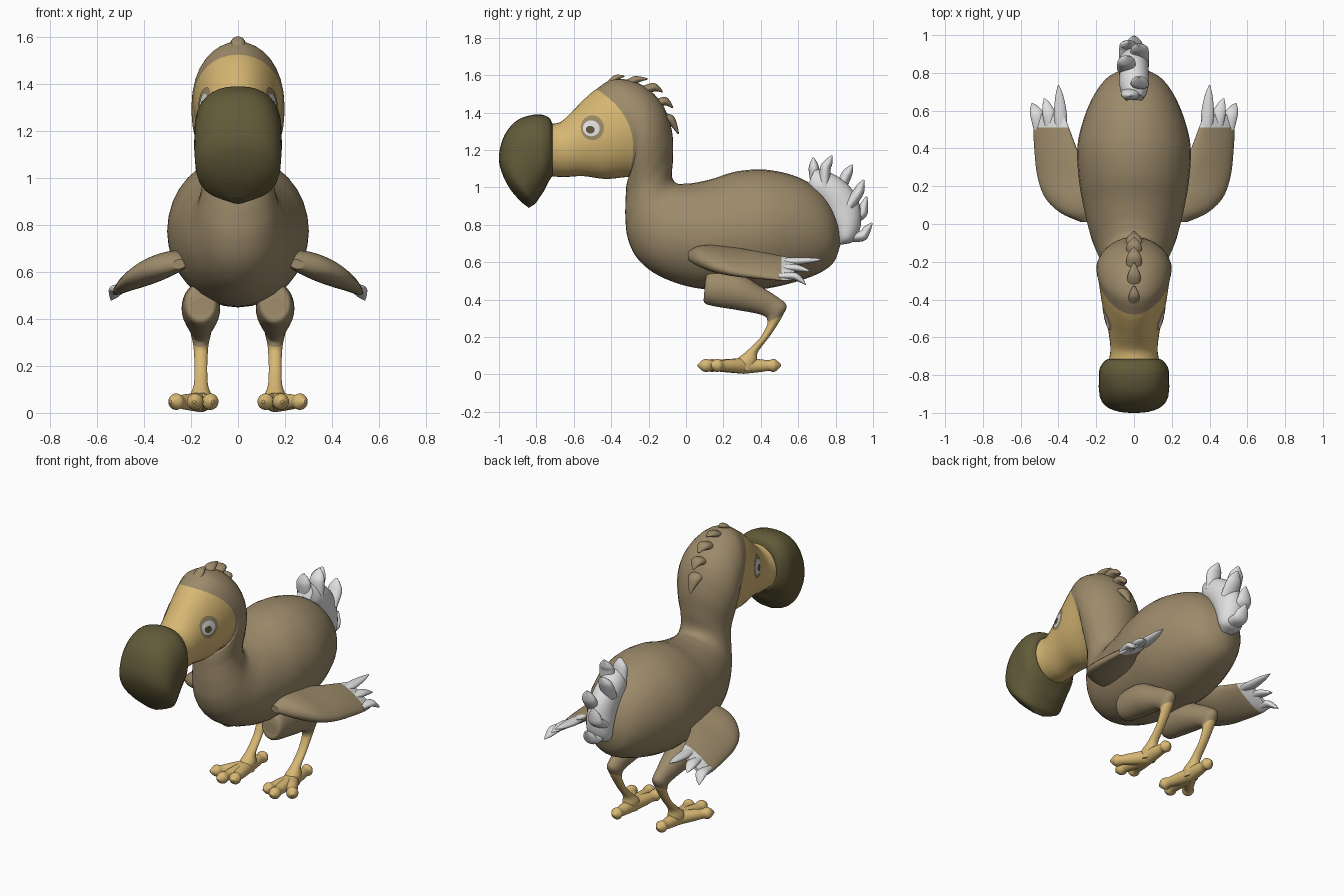
import bpy, bmesh, math
from mathutils import Vector
from mathutils.bvhtree import BVHTree

if "Cube" in bpy.data.objects:
    bpy.data.objects.remove(bpy.data.objects["Cube"])

N = 32  # points around each ring


def material(name, r, g, b):
    m = bpy.data.materials.new(name)
    m.diffuse_color = [(c / 255) ** 2.2 for c in (r, g, b)] + [1]
    m.use_nodes = True
    m.node_tree.nodes["Principled BSDF"].inputs["Base Color"].default_value = m.diffuse_color
    return m


BROWN = material("brown plumage", 155, 137, 106)
YELLOW = material("yellow skin", 214, 182, 115)
OLIVE = material("olive beak", 98, 91, 60)
WHITE = material("white feather", 222, 222, 222)
LID = material("eyelid", 152, 135, 100)
PUPIL = material("pupil", 92, 86, 58)


def finish(name, bm, mats, mirror):
    bmesh.ops.recalc_face_normals(bm, faces=bm.faces)
    me = bpy.data.meshes.new(name)
    bm.to_mesh(me)
    bm.free()
    ob = bpy.data.objects.new(name, me)
    bpy.context.collection.objects.link(ob)
    for m in mats:
        me.materials.append(m)
    for p in me.polygons:
        p.use_smooth = len(p.vertices) == 4 or name.startswith("eye")
    if mirror:
        ob.modifiers.new("mirror", 'MIRROR')
    return ob


def skin(name, keys, fn, mats, split=999, mirror=False, steps=5):
    """Skin rings fn(key) along smoothly interpolated keys; second material after key 'split'."""
    bm = bmesh.new()
    n, rings = len(keys), []
    for i in range(n - 1):
        p = [keys[max(i - 1, 0)], keys[i], keys[i + 1], keys[min(i + 2, n - 1)]]
        for s in range(steps + (i == n - 2)):
            t = s / steps
            k = [0.5 * (2 * b + (c - a) * t + (2 * a - 5 * b + 4 * c - d) * t * t
                        + (3 * b - a - 3 * c + d) * t ** 3) for a, b, c, d in zip(*p)]
            rings.append([bm.verts.new(v) for v in fn(k)])
    for j in range(len(rings) - 1):
        for i in range(N):
            f = bm.faces.new((rings[j][i], rings[j][(i + 1) % N],
                              rings[j + 1][(i + 1) % N], rings[j + 1][i]))
            f.material_index = int(j >= split * steps)
    bm.faces.new(rings[0])
    bm.faces.new(rings[-1]).material_index = int(split < n)
    return finish(name, bm, mats, mirror)


def power(v, e):
    return math.copysign(abs(v) ** (2 / e), v)


def oval(x=0, e=2):
    """Ring between two side-view points (ya,za)-(yb,zb), half width w, sides bowed backwards."""
    def fn(k):
        ya, za, yb, zb, w, bow = k
        a, b = Vector((x, ya, za)), Vector((x, yb, zb))
        d = a - b
        back = Vector((0, d.z, -d.y)).normalized()
        out = []
        for i in range(N):
            t = 2 * math.pi * i / N
            c, s = power(math.cos(t), e), power(math.sin(t), e)
            out.append((a + b) / 2 + d / 2 * c + Vector((w * s, 0, 0)) + back * bow * s * s)
        return out
    return fn


def tube(name, pts, mat, su=1, sv=1, mirror=False):
    """Round-ended tube along (x,y,z,r) points, scaled su sideways and sv in height."""
    keys = []
    for i, p in enumerate(pts):
        t = Vector(pts[min(i + 1, len(pts) - 1)][:3]) - Vector(pts[max(i - 1, 0)][:3])
        keys.append(tuple(p) + tuple(t.normalized()))

    def fn(k):
        t = Vector(k[4:])
        v = t.cross(Vector((1, 0, 0))).normalized()
        u = v.cross(t).normalized()
        return [Vector(k[:3]) + u * k[3] * su * math.cos(2 * math.pi * i / N)
                + v * k[3] * sv * math.sin(2 * math.pi * i / N) for i in range(N)]
    return skin(name, keys, fn, [mat], mirror=mirror)


# Face, hood, neck and body as one continuous skin
body = skin("body_and_head", [
    (-.73, 1.34, -.73, 1.06, .135, 0), (-.67, 1.35, -.65, 1.055, .125, 0),
    (-.60, 1.415, -.55, 1.06, .138, .02), (-.54, 1.475, -.43, 1.045, .168, .06),
    (-.48, 1.525, -.31, 1.055, .188, .10), (-.38, 1.58, -.312, 1.04, .196, .08),
    (-.24, 1.55, -.316, 1.025, .198, .06), (-.13, 1.45, -.32, 1.0, .185, .04),
    (-.075, 1.30, -.322, .96, .165, .02), (-.07, 1.15, -.324, .91, .152, 0),
    (-.075, 1.06, -.324, .84, .156, 0), (-.05, 1.022, -.312, .73, .172, 0),
    (0, 1.02, -.26, .62, .198, 0), (.05, 1.025, -.15, .53, .232, 0),
    (.14, 1.045, .02, .468, .265, 0), (.27, 1.085, .2, .45, .292, 0),
    (.42, 1.095, .4, .455, .30, 0), (.57, 1.065, .57, .49, .262, 0),
    (.68, 1.01, .71, .54, .205, 0), (.76, .93, .79, .60, .14, 0),
    (.82, .82, .825, .69, .05, 0)], oval(), [YELLOW, BROWN], split=4)

# Hooked beak
skin("beak", [
    (-.715, 1.34, -.715, 1.06, .138, 0), (-.735, 1.375, -.725, 1.045, .160, 0),
    (-.80, 1.39, -.74, 1.02, .183, 0), (-.90, 1.36, -.76, .98, .186, 0),
    (-.97, 1.28, -.78, .95, .186, 0), (-1.0, 1.17, -.80, .92, .178, 0),
    (-.985, 1.08, -.812, .908, .155, 0), (-.94, .99, -.825, .90, .10, 0),
    (-.88, .92, -.84, .89, .03, 0)], oval(e=2.4), [OLIVE])

# Eyes: thin discs laid on the side of the face
tree = BVHTree.FromObject(body, bpy.context.evaluated_depsgraph_get())


def eye_disc(name, y, z, ry, rz, lift, mat):
    bm = bmesh.new()

    def on_face(py, pz):
        p, n, _, _ = tree.ray_cast(Vector((1, py, pz)), Vector((-1, 0, 0)))
        return bm.verts.new(p + Vector((abs(n.x), n.y, n.z)) * lift)
    mid, last = on_face(y, z), None
    for r in (.25, .5, .75, 1):
        ring = [on_face(y + ry * r * math.cos(i * math.pi / 16),
                        z + rz * r * math.sin(i * math.pi / 16)) for i in range(32)]
        for i in range(32):
            j = (i + 1) % 32
            bm.faces.new((last[i], last[j], ring[j], ring[i]) if last else (mid, ring[j], ring[i]))
        last = ring
    finish(name, bm, [mat], True)


eye_disc("eye_lid", -.50, 1.318, .062, .066, .003, LID)
eye_disc("eye_white", -.505, 1.315, .045, .042, .005, WHITE)
eye_disc("eye_pupil", -.51, 1.308, .024, .020, .007, PUPIL)

# Crest tufts down the back of the head: base, bend, tip in side view
for i, (y0, z0, y1, z1, y2, z2, r) in enumerate([
        (-.42, 1.54, -.375, 1.585, -.33, 1.595, .026), (-.33, 1.54, -.27, 1.575, -.205, 1.58, .032),
        (-.24, 1.51, -.17, 1.535, -.125, 1.51, .036), (-.17, 1.44, -.11, 1.46, -.07, 1.425, .036),
        (-.13, 1.37, -.08, 1.36, -.04, 1.285, .038)]):
    tube("crest_tuft_%d" % i, [(0, y0, z0, r), (0, y1, z1, r * .9), (0, y2, z2, .005)],
         BROWN, su=1.15, sv=.7)


# Wings
def wing_ring(k):
    y, xa, za, xb, zb, t = k
    a, b = Vector((xa, y, za)), Vector((xb, y, zb))
    d = a - b
    up = Vector((-d.z, 0, d.x)).normalized() * t
    return [(a + b) / 2 + d / 2 * math.cos(2 * math.pi * i / N)
            + up * math.sin(2 * math.pi * i / N) for i in range(N)]


skin("wing", [
    (.01, .22, .64, .28, .625, .02), (.06, .20, .66, .39, .605, .045),
    (.14, .20, .67, .47, .57, .055), (.25, .22, .665, .51, .54, .05),
    (.38, .295, .65, .525, .52, .04), (.51, .345, .63, .532, .505, .026),
    (.58, .37, .62, .525, .505, .01)], wing_ring, [BROWN, WHITE], split=5, mirror=True)
for i, (x, z, tx, ty, tz) in enumerate([
        (.385, .605, .40, .735, .615), (.44, .57, .475, .665, .55), (.505, .525, .54, .64, .48)]):
    tube("wing_feather_%d" % i, [
        (x, .50, z, .026), (x * .7 + tx * .3, .58, z, .034),
        ((x + tx * 2) / 3, .58 + (ty - .58) * .6, (z + tz) / 2, .022), (tx, ty, tz, .003)],
        WHITE, sv=.6, mirror=True)

# Legs: feathered thigh, then bare shank
skin("leg", [
    (.10, .49, .098, .42, .04, 0), (.13, .55, .11, .375, .07, 0), (.28, .54, .27, .345, .082, 0),
    (.40, .47, .38, .325, .064, 0), (.48, .42, .42, .31, .048, 0), (.537, .37, .432, .30, .042, 0),
    (.517, .315, .435, .28, .034, 0), (.495, .275, .43, .255, .03, 0),
    (.445, .20, .392, .19, .027, 0), (.385, .12, .32, .12, .03, 0), (.38, .07, .27, .075, .045, 0),
    (.36, .02, .28, .02, .04, 0)], oval(x=.158), [BROWN, YELLOW], split=6, mirror=True)
# Toes: three forward and one back
for toe, x, y in (("inner_toe", .113, .12), ("middle_toe", .185, .085),
                  ("outer_toe", .275, .15), ("back_toe", .155, .485)):
    a, b = Vector((.158, .31, .045)), Vector((x, y, .048))
    d = b - a
    tube(toe, [(*a, .042), (*(a + d * .5), .034), (*(a + d * .75), .029), (*(a + d * .9), .035),
               (*b, .027), (*(b + d.normalized() * .022), .006)], YELLOW, mirror=True)

# Tail plume: solid base plus curled feathers
skin("tail_base", [
    (.84, .695, .81, .695, .03, 0), (.90, .715, .80, .74, .07, 0), (.935, .80, .78, .80, .08, 0),
    (.925, .92, .74, .86, .078, 0), (.87, 1.01, .70, .92, .078, 0),
    (.78, 1.075, .66, .96, .074, 0), (.69, 1.10, .645, 1.0, .05, 0)], oval(), [WHITE])
for i, (x, y0, z0, y1, z1, y2, z2) in enumerate([
        (-.02, .70, 1.0, .685, 1.09, .68, 1.16), (.03, .74, 1.0, .745, 1.10, .78, 1.17),
        (-.04, .82, .98, .855, 1.06, .89, 1.12), (.03, .87, .90, .92, .97, .95, 1.04),
        (-.03, .87, .82, .94, .86, .965, .95), (0, .85, .74, .94, .74, .995, .81)]):
    tube("tail_feather_%d" % i, [(x, y0, z0, .035), (x, y1, z1, .034),
                                 (x * .9, (y1 + y2) / 2, (z1 + z2) / 2, .026), (x * .8, y2, z2, .005)],
         WHITE, su=1.4, sv=.85)
